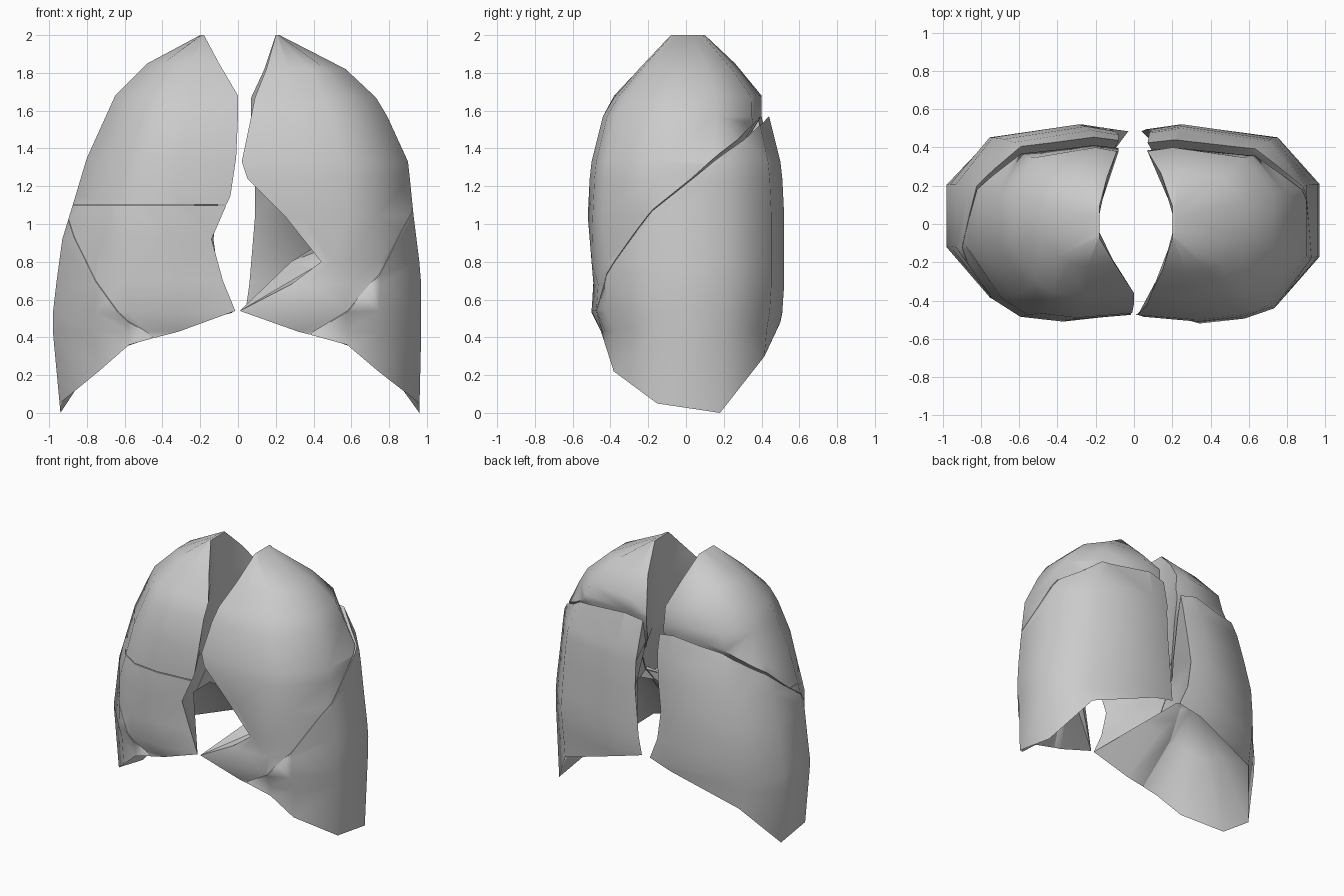
import bpy, bmesh
from mathutils import Vector

cube = bpy.data.objects.get("Cube")
if cube:
    bpy.data.objects.remove(cube)

grey = bpy.data.materials.new("plain grey")
grey.use_nodes = True
tone = (0.6, 0.6, 0.6, 1)
grey.diffuse_color = tone
grey.node_tree.nodes["Principled BSDF"].inputs["Base Color"].default_value = tone

# Levels, top down: z, outer x, front y, back y, medial x at front, middle, back
LEFT = [
    (2.0, .22, -.08, .10, .20, .20, .20),
    (1.82, .57, -.25, .28, .15, .20, .14),
    (1.67, .73, -.38, .40, .09, .20, .07),
    (1.57, .79, -.44, .44, .07, .20, .07),
    (1.33, .90, -.50, .50, .02, .22, .08),
    (1.24, .91, -.51, .51, .05, .26, .09),
    (1.04, .93, -.52, .52, .25, .34, .09),
    (.80, .96, -.50, .52, .44, .46, .07),
    (.68, .97, -.49, .52, .28, .43, .06),
    (.54, .97, -.50, .51, .01, .40, .04),
    (.43, .97, -.45, .49, .01, .40, .04),
    (0, .96, -.45, .45, .01, .40, .04)]
RIGHT = [
    (2.0, .20, -.08, .10, .18, .18, .18),
    (1.85, .48, -.22, .26, .10, .18, .14),
    (1.68, .65, -.38, .40, .00, .18, .09),
    (1.57, .70, -.44, .44, .00, .18, .08),
    (1.35, .80, -.49, .49, .01, .22, .08),
    (1.15, .86, -.50, .51, .04, .25, .10),
    (.92, .93, -.51, .52, .14, .30, .13),
    (.70, .96, -.49, .52, .08, .32, .10),
    (.53, .98, -.50, .51, .01, .32, .03),
    (.43, .98, -.45, .49, .01, .32, .03),
    (0, .94, -.45, .45, .01, .32, .03)]

# Share of the front depth at the front corner and the outer side
LEFT_CORNER = (.85, .34)
RIGHT_CORNER = (.77, .24)

# Lowest height of each column, from the front medial tip round the outside
BASE = [.54, .43, .36, .22, .05, 0, .30, .48, .53, .80, .80]


def level_at(levels, z):
    for a, b in zip(levels, levels[1:]):
        if b[0] <= z <= a[0]:
            t = (a[0] - z) / (a[0] - b[0])
            return [p + (q - p) * t for p, q in zip(a, b)]


def section(levels, corner, z):
    """Closed horizontal outline whose lower points stop at the base edge."""
    points = []
    for i, low in enumerate(BASE):
        h = max(z, low)
        _, out, front, back, mf, mm, mb = level_at(levels, h)
        wide = out - mb
        x, y = [
            (mf, front * .95),
            (max(mb + wide * .3, mf + (out - mf) * .1), front),
            (mb + wide * .58, front * .95),
            (mb + wide * .76, front * corner[0]), (out, front * corner[1]),
            (out, back * .40), (mb + wide * .76, back * .87),
            (mb + wide * .20, back), (mb, back * .95),
            (mm, back * .2), (mm, front * .2)][i]
        points.append(Vector((x, y, h)))
    return points


def lung_mesh(levels, corner, side):
    bm = bmesh.new()
    rings = [section(levels, corner, lv[0]) for lv in levels]
    # Hollow domed underside
    dome = Vector((.55, 0, .9))
    rings.append([p.lerp(dome, .5) + Vector((0, 0, .08)) for p in rings[-1]])
    rows = []
    for ring in rings:
        rows.append([bm.verts.new((p.x * side, p.y, p.z)) for p in ring])
    n = len(BASE)
    for a, b in zip(rows, rows[1:]):
        for i in range(n):
            j = (i + 1) % n
            bm.faces.new((a[i], a[j], b[j], b[i]))
    bm.faces.new(rows[0])
    tip = bm.verts.new((dome.x * side, dome.y, dome.z))
    for i in range(n):
        bm.faces.new((rows[-1][i], rows[-1][(i + 1) % n], tip))
    bmesh.ops.remove_doubles(bm, verts=bm.verts, dist=.0005)
    bmesh.ops.triangulate(bm, faces=[f for f in bm.faces if len(f.verts) > 3])
    return bm


def cut(bm, height, keep):
    """Cut at one height; keep the part above (1) or below (-1) and close it."""
    bmesh.ops.bisect_plane(
        bm, geom=bm.verts[:] + bm.edges[:] + bm.faces[:], dist=.0001,
        plane_co=(0, 0, height + .003 * keep), plane_no=(0, 0, keep),
        clear_inner=True)
    rim = [e for e in bm.edges if e.is_boundary]
    filled = bmesh.ops.holes_fill(bm, edges=rim, sides=0)["faces"]
    bmesh.ops.triangulate(bm, faces=filled)


def fissure(co):
    """Height of the twisted oblique fissure: steep inside, gentle outside."""
    x = abs(co.x)
    return .84 + .41 * x + (1.66 - .9 * x) * co.y


def make_lobe(name, lung, drop, oblique, level=0):
    bm = lung_mesh(*lung)
    # Flatten the oblique fissure, cut along it, then bend it back
    for v in bm.verts:
        v.co.z -= fissure(v.co) - drop
    cut(bm, 0, oblique)
    for v in bm.verts:
        v.co.z += fissure(v.co) - drop
    if level:
        cut(bm, 1.1, level)
    # Upper lobes tuck in behind the lip of the lower lobe
    if oblique > 0:
        for v in bm.verts:
            if v.co.y > 0 and v.co.z < 1.62:
                v.co.y *= .91
    bmesh.ops.recalc_face_normals(bm, faces=bm.faces)
    mesh = bpy.data.meshes.new(name)
    bm.to_mesh(mesh)
    bm.free()
    mesh.materials.append(grey)
    obj = bpy.data.objects.new(name, mesh)
    bpy.context.collection.objects.link(obj)
    bpy.ops.object.select_all(action='DESELECT')
    obj.select_set(True)
    bpy.context.view_layer.objects.active = obj
    bpy.ops.object.shade_smooth_by_angle(angle=1.0)


# Left lung has two lobes, right lung has three
left = (LEFT, LEFT_CORNER, 1)
right = (RIGHT, RIGHT_CORNER, -1)
make_lobe("left_upper_lobe", left, 0, 1)
make_lobe("left_lower_lobe", left, 0, -1)
make_lobe("right_upper_lobe", right, .08, 1, 1)
make_lobe("right_middle_lobe", right, .08, 1, -1)
make_lobe("right_lower_lobe", right, .08, -1)
